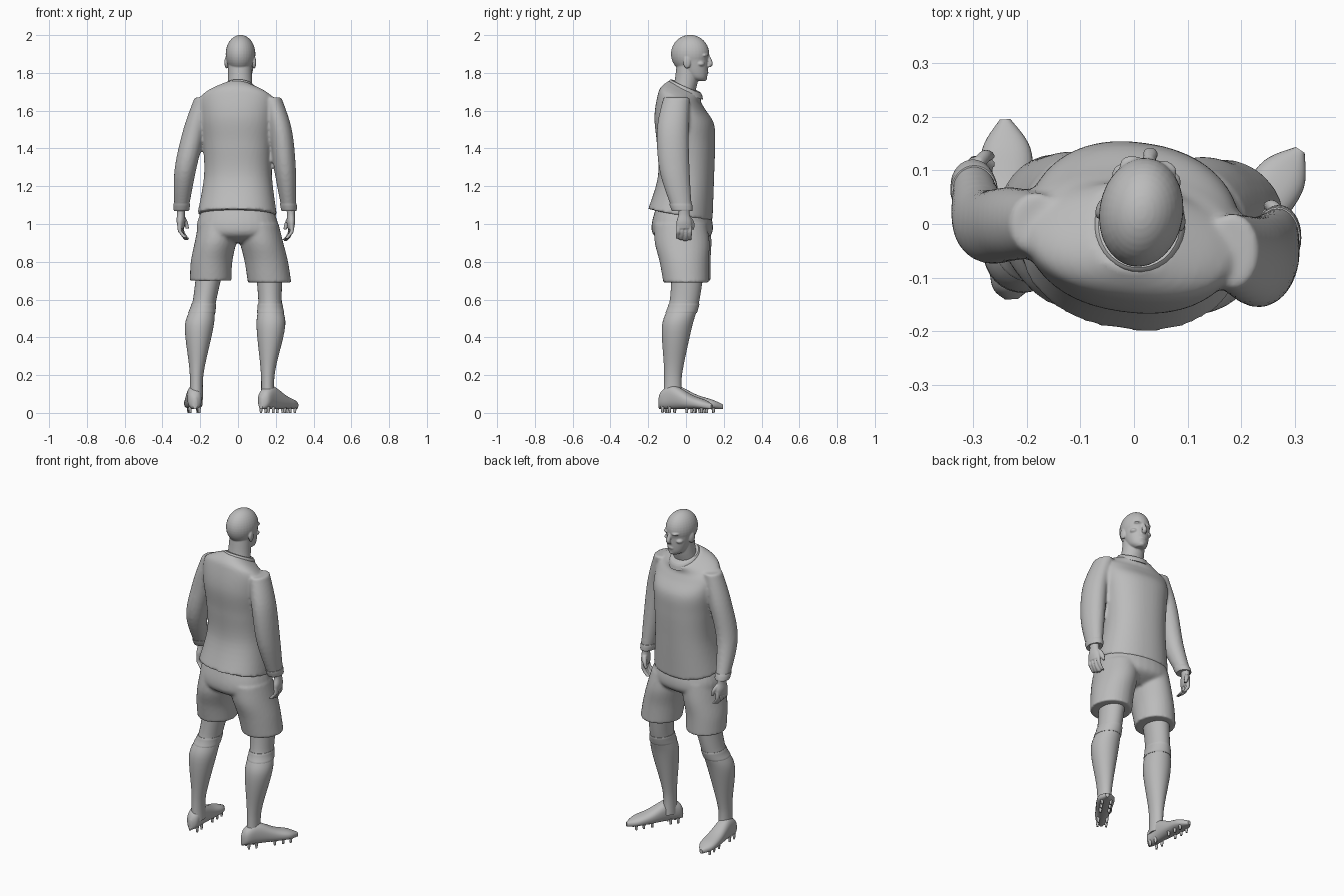
import bpy, bmesh, math
from mathutils import Matrix, Vector

if "Cube" in bpy.data.objects:
    bpy.data.objects.remove(bpy.data.objects["Cube"], do_unlink=True)

grey = bpy.data.materials.new("plain grey")
grey.use_nodes = True
grey.diffuse_color = (0.5, 0.5, 0.5, 1)
grey.node_tree.nodes["Principled BSDF"].inputs["Base Color"].default_value = grey.diffuse_color


def stack(heights, widths, depths, xs=0, ys=0, slope=lambda height: 0):
    """Rows of (x, y, z, half width, half depth, slope); single values repeat."""
    columns = [value if isinstance(value, (tuple, list)) else [value] * len(heights)
               for value in (xs, ys, heights, widths, depths)]
    return [Vector((*row, slope(row[2]))) for row in zip(*columns)]


def spline(rows, steps):
    """Catmull-Rom interpolation between rows."""
    rows = [rows[0], *rows, rows[-1]]
    smooth = []
    for before, start, end, after in zip(rows, rows[1:], rows[2:], rows[3:]):
        for step in range(steps):
            t = step / steps
            tangent_in, tangent_out = (end - before) / 2, (after - start) / 2
            gap = end - start
            smooth.append(start + tangent_in * t
                          + (gap * 3 - tangent_in * 2 - tangent_out) * t * t
                          + (tangent_in + tangent_out - gap * 2) * t * t * t)
    return smooth + [rows[-1]]


def loft(bm, rows, matrix=Matrix(), power=2, sides=32, steps=6):
    """Skin a stack of superellipse rings; slope tips a ring along its depth."""
    loops = []
    for x, y, z, width, depth, slope in spline(rows, steps):
        loop = []
        for side in range(sides):
            angle = math.tau * side / sides
            c, s = math.cos(angle), math.sin(angle)
            dx = math.copysign(abs(c) ** (2 / power), c) * width
            dy = math.copysign(abs(s) ** (2 / power), s) * depth
            loop.append(bm.verts.new(matrix @ Vector((x + dx, y + dy, z + slope * dy))))
        loops.append(loop)
    for lower, upper in zip(loops, loops[1:]):
        for side in range(sides):
            following = (side + 1) % sides
            bm.faces.new((lower[side], lower[following], upper[following], upper[side]))
    bm.faces.new(loops[0])
    bm.faces.new(loops[-1])


def ball(bm, centre, radii, matrix=Matrix()):
    shape = matrix @ Matrix.Translation(centre) @ Matrix.Diagonal((*radii, 1))
    bmesh.ops.create_uvsphere(bm, u_segments=32, v_segments=20, radius=1, matrix=shape)


def finish(name, bm, voxel=0, relax=3):
    """Turn a bmesh into an object, optionally welding its pieces into one skin."""
    bmesh.ops.recalc_face_normals(bm, faces=bm.faces)
    mesh = bpy.data.meshes.new(name)
    bm.to_mesh(mesh)
    bm.free()
    mesh.materials.append(grey)
    part = bpy.data.objects.new(name, mesh)
    bpy.context.collection.objects.link(part)
    bpy.ops.object.select_all(action="DESELECT")
    part.select_set(True)
    bpy.context.view_layer.objects.active = part
    bpy.ops.object.shade_smooth_by_angle(angle=math.radians(45))
    if voxel:
        weld = part.modifiers.new("weld", "REMESH")
        weld.mode, weld.voxel_size, weld.use_smooth_shade = "VOXEL", voxel, True
        soften = part.modifiers.new("soften", "SMOOTH")
        soften.factor, soften.iterations = 0.5, relax


def band(name, limb, top, bottom, extra):
    """A raised strip that follows a limb between two heights."""
    rows = [row.copy() for row in spline(limb, 20) if bottom <= row[2] <= top]
    for index, row in enumerate(rows):
        swell = extra * (0.5 if index in (0, len(rows) - 1) else 1)
        row[3] += swell
        row[4] += swell
    bm = bmesh.new()
    loft(bm, rows, steps=1)
    finish(name, bm)


def turn(degrees):
    return Matrix.Rotation(math.radians(degrees), 4, "Z")


def place(position, degrees):
    return Matrix.Translation(position) @ turn(degrees)


def torso_slope(height):
    """The hem and the neckline both drop towards the chest side."""
    return -2.2 * max(0, height - 1.5) - 0.9 * max(0, 1.25 - height)


body_turn = turn(-8)

# Sleeves share heights and thickness; each side has its own bend
sleeve_heights = (1.67, 1.5, 1.28, 1.07)
sleeve_widths = (.05, .06, .057, .037)


def sleeve(xs, ys, fullness):
    return stack(sleeve_heights, sleeve_widths, [width * fullness for width in sleeve_widths], xs, ys)


sleeves = {"left": sleeve((-.18, -.23, -.28, -.3), (0, 0, 0, .075), 1.15),
           "right": sleeve((.18, .225, .25, .27), (-.05, -.07, -.06, -.02), 1.4)}

# Long-sleeved shirt, torso and sleeves welded together
bm = bmesh.new()
loft(bm, stack((1.05, 1.25, 1.42, 1.55, 1.65, 1.69, 1.72), (.21, .18, .185, .2, .2, .16, .08),
               (.168, .147, .152, .155, .12, .1, .085), ys=(-.03, 0, 0, -.01, -.025, -.025, 0),
               slope=torso_slope), body_turn, power=2.25, sides=48)
for rows in sleeves.values():
    loft(bm, rows)
finish("shirt", bm, .009, 4)

# Collar
bm = bmesh.new()
loft(bm, stack((1.7, 1.72, 1.73), (.088, .083, .076), (.092, .087, .08), xs=.01,
               slope=lambda height: -.45), body_turn)
finish("collar", bm)

# Shorts
bm = bmesh.new()
hips = (.18, .215, .2, .1)
loft(bm, stack((1.1, 1, .94, .9), hips, [width * .74 for width in hips], ys=-.02), body_turn, power=2.2)
loft(bm, stack((1, .9, .8, .7), .11, (.14, .145, .13, .12), (-.1, -.12, -.14, -.145), (-.01, -.01, 0, .01)))
loft(bm, stack((1, .9, .8, .69), .115, (.14, .145, .13, .12), (.1, .125, .15, .167), (-.03, -.02, -.01, 0)))
finish("shorts", bm, .009)

# Legs share one calf profile
leg_heights = (.75, .58, .46, .25, .16, .07)
leg_widths = (.07, .062, .076, .042, .034, .036)
leg_depths = (.085, .078, .08, .052, .046, .05)
leg_bend = (.01, -.01, -.047, -.065, -.07, -.07)
legs = {"left": stack(leg_heights, leg_widths, leg_depths, (-.15, -.18, -.205, -.217, -.22, -.22), leg_bend),
        "right": stack(leg_heights, leg_widths, leg_depths, (.165, .17, .174, .16, .157, .157), leg_bend)}

# Shoes are lofted from heel to toe over a flat sole
sole = .02
shoe_tops = (.08, .12, .145, .095, .07, .045)
shoe = stack((0, .025, .09, .2, .28, .335), (.012, .035, .04, .048, .045, .01),
             [(top - sole) / 2 for top in shoe_tops], ys=[(top + sole) / 2 for top in shoe_tops])
lay_forward = Matrix(((1, 0, 0, 0), (0, 0, 1, 0), (0, 1, 0, 0), (0, 0, 0, 1)))
feet = {"left": place((-.228, -.14, 0), 2), "right": place((.122, -.14, 0), -34)}

# Hands hang from the wrists, mirrored so the fingers curl inwards
hands = {"left": place((-.302, .085, 1.065), -12) @ Matrix.Scale(-1, 4, (1, 0, 0)),
         "right": place((.28, -.01, 1.06), 8)}

for side in ("left", "right"):
    # Leg, turned-down sock top and cuff
    bm = bmesh.new()
    loft(bm, legs[side])
    finish(side + "_leg", bm)
    band(side + "_sock_top", legs[side], .585, .525, .004)
    band(side + "_cuff", sleeves[side], 1.11, 1.065, .004)

    # Shoe and studs
    bm = bmesh.new()
    loft(bm, shoe, feet[side] @ lay_forward, power=2.4)
    finish(side + "_shoe", bm)
    bm = bmesh.new()
    for along in (.035, .08, .19, .24, .285):
        for across in (-.024, .024):
            spot = feet[side] @ Matrix.Translation((across, along, sole * .85))
            bmesh.ops.create_cone(bm, cap_ends=True, segments=10, radius1=.006, radius2=.01,
                                  depth=sole * 1.7, matrix=spot)
    finish(side + "_studs", bm)

    # Palm, four curled fingers and a thumb
    bm = bmesh.new()
    loft(bm, stack((.03, -.01, -.05, -.085), (.024, .021, .022, .016), (.03, .03, .041, .04)), hands[side])
    for finger in range(4):
        tip = -.15 + .006 * abs(finger - 1)
        loft(bm, stack((-.07, -.1, tip + .02, tip), .011, .011, (0, 0, -.012, -.03),
                       .032 - .021 * finger), hands[side], sides=12)
    loft(bm, stack((-.025, -.055, -.09), (.012, .012, .009), (.015, .013, .009),
                   (-.005, -.015, -.025), (.025, .044, .048)), hands[side], sides=12)
    finish(side + "_hand", bm, .004, 2)

# Head: neck, skull, jaw, nose, lips and chin
face = place((.01, 0, 0), -9)
bm = bmesh.new()
loft(bm, stack((1.66, 1.75, 1.84), (.075, .065, .062), .062, .01, (-.025, 0, .012)))
ball(bm, (0, .022, 1.9), (.078, .102, .101), face)
loft(bm, stack((1.757, 1.775, 1.81, 1.87), (.025, .047, .061, .073), (.028, .052, .07, .088),
               ys=(.075, .06, .046, .03)), face)
loft(bm, stack((1.89, 1.85, 1.83), (.009, .014, .011), .012, ys=(.115, .132, .12)), face)
ball(bm, (0, .108, 1.802), (.022, .012, .01), face)
ball(bm, (0, .094, 1.771), (.022, .02, .014), face)

# Brows, cheeks and ears
for s in (-1, 1):
    ball(bm, (s * .028, .106, 1.893), (.026, .018, .008), face)
    ball(bm, (s * .043, .085, 1.848), (.022, .022, .014), face)
    ball(bm, (s * .076, .004, 1.855), (.01, .02, .032), face @ turn(s * 10))
finish("head", bm, .004)
